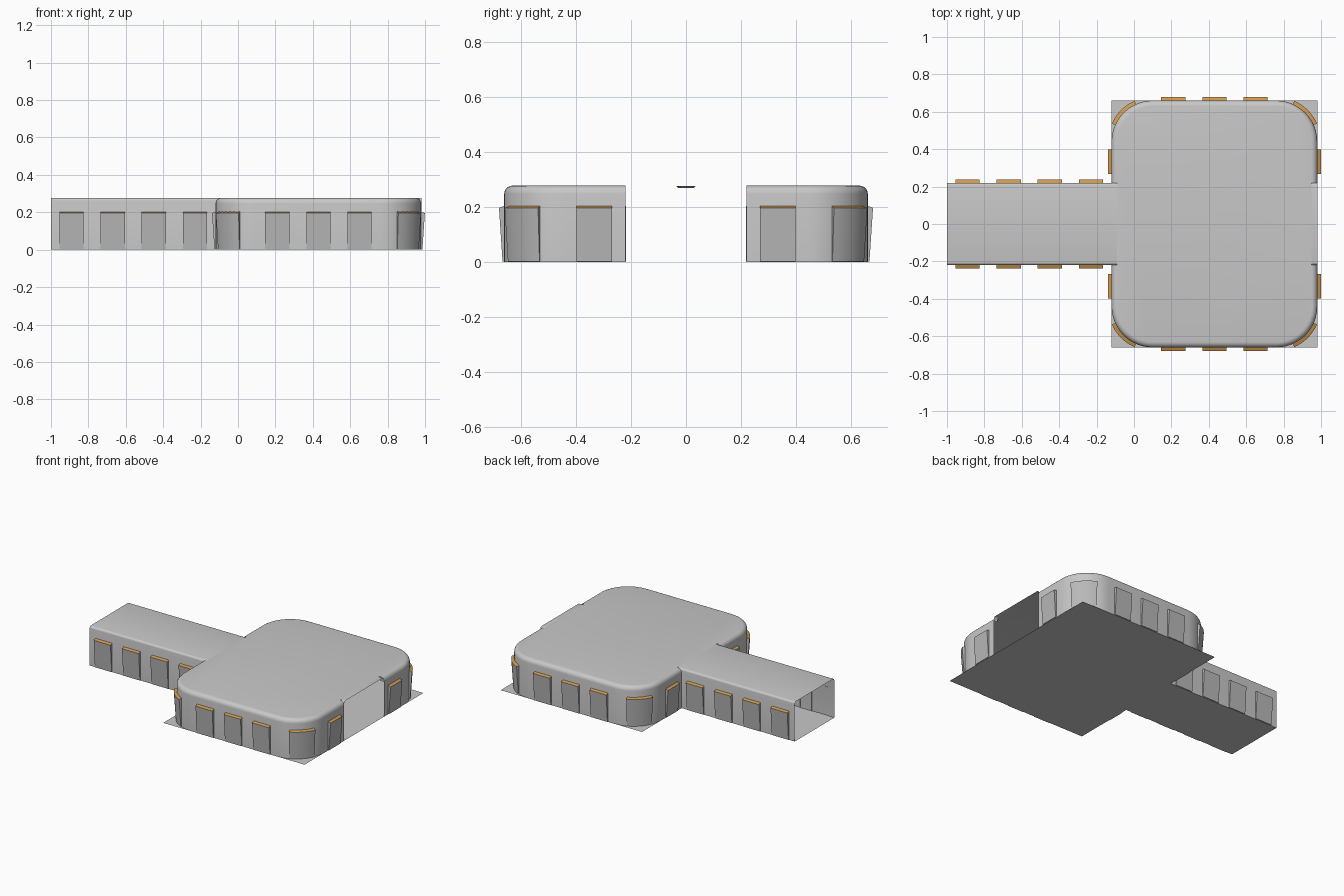
import bpy, bmesh, math
from mathutils import Vector

if "Cube" in bpy.data.objects:
    bpy.data.objects.remove(bpy.data.objects["Cube"])


def material(name, rgb):
    m = bpy.data.materials.new(name)
    m.use_nodes = True
    m.diffuse_color = (*rgb, 1)
    m.node_tree.nodes["Principled BSDF"].inputs["Base Color"].default_value = (*rgb, 1)
    return m


GREY = material("light grey", (0.58, 0.58, 0.58))
PANEL = material("panel grey", (0.48, 0.48, 0.48))
ORANGE = material("orange trim", (0.62, 0.32, 0.08))

X0, X1, Y1 = -0.12, 0.98, 0.66      # room bounds
CX = (X0 + X1) / 2
HALF = 0.22                         # half width of corridor and doorway
TOP, R, BEVEL = 0.277, 0.22, 0.03


def finish(name, bm, mats, smooth=True):
    mesh = bpy.data.meshes.new(name)
    bm.to_mesh(mesh)
    bm.free()
    obj = bpy.data.objects.new(name, mesh)
    bpy.context.collection.objects.link(obj)
    for m in mats:
        mesh.materials.append(m)
    if smooth:
        bpy.ops.object.select_all(action="DESELECT")
        obj.select_set(True)
        bpy.context.view_layer.objects.active = obj
        bpy.ops.object.shade_smooth_by_angle(angle=math.radians(35))
    return obj


def outline(inset):
    """Rounded rectangle, with points at the doorway edges."""
    pts = []
    for k, (sx, sy) in enumerate([(1, 1), (-1, 1), (-1, -1), (1, -1)]):
        centre = Vector((CX + sx * ((X1 - X0) / 2 - R), sy * (Y1 - R)))
        for i in range(13):
            a = math.radians(90 * k + 90 * i / 12)
            pts.append(centre + (R - inset) * Vector((math.cos(a), math.sin(a))))
        if k in (1, 3):
            x = X0 + inset if k == 1 else X1 - inset
            s = 1 if k == 1 else -1
            pts += [Vector((x, s * HALF)), Vector((x, -s * HALF))]
    return pts


# Room shell: wall, rounded roof edge and roof, open at both doorways
bm = bmesh.new()
levels = [(0, 0)]
for i in range(6):
    a = math.radians(18 * i)
    levels.append((BEVEL * (1 - math.cos(a)), TOP - BEVEL * (1 - math.sin(a))))
rings = [[bm.verts.new((p.x, p.y, z)) for p in outline(d)] for d, z in levels]
n = len(rings[0])
for low, high in zip(rings, rings[1:]):
    for i in range(n):
        j = (i + 1) % n
        if max(abs(low[i].co.y), abs(low[j].co.y)) > HALF + 0.001:
            bm.faces.new((low[i], low[j], high[j], high[i]))
bm.faces.new(rings[-1])
finish("room_shell", bm, [GREY])


def arch(name, xa, xb, foot):
    """Open tunnel with softly rounded upper corners."""
    r = 0.015
    side = [(HALF, foot)]
    for i in range(5):
        a = math.radians(22.5 * i)
        side.append((HALF - r + r * math.cos(a), TOP - r + r * math.sin(a)))
    profile = side + [(-y, z) for y, z in reversed(side)]
    bm = bmesh.new()
    a, b = [[bm.verts.new((x, y, z)) for y, z in profile] for x in (xa, xb)]
    for i in range(len(a) - 1):
        bm.faces.new((a[i], a[i + 1], b[i + 1], b[i]))
    bmesh.ops.recalc_face_normals(bm, faces=bm.faces)
    if sum((f.normal.z for f in bm.faces)) < 0:
        bmesh.ops.reverse_faces(bm, faces=bm.faces)
    finish(name, bm, [GREY])


arch("corridor_shell", -1, X0 + 0.002, 0)
arch("inner_doorway_head", X0, X0 + BEVEL, TOP - BEVEL)
arch("outer_doorway_head", X1 - BEVEL, X1, TOP - BEVEL)

# Floor: square under the room plus a strip under the corridor
bm = bmesh.new()
floor = [(-1, -HALF), (X0, -HALF), (X0, -Y1), (X1, -Y1),
         (X1, Y1), (X0, Y1), (X0, HALF), (-1, HALF)]
bm.faces.new([bm.verts.new((x, y, 0)) for x, y in floor])
finish("floor", bm, [GREY], False)


def panel(name, path):
    """Leaning wall panel with a coloured top edge; path holds (point, normal)."""
    section = [(-0.003, 0.002), (0.006, 0.002), (0.019, 0.196), (-0.003, 0.204)]
    bm = bmesh.new()
    cols = [[bm.verts.new((*(p + q * d), z)) for d, z in section] for p, q in path]
    for a, b in zip(cols, cols[1:]):
        for k in range(3):
            f = bm.faces.new((a[k], b[k], b[k + 1], a[k + 1]))
            f.material_index = 1 if k == 2 else 0
    bm.faces.new(cols[0])
    bm.faces.new(cols[-1][::-1])
    bmesh.ops.recalc_face_normals(bm, faces=bm.faces)
    finish(name, bm, [PANEL, ORANGE])


def flat_panel(name, x, y, nx, ny):
    q = Vector((nx, ny))
    t = Vector((-ny, nx)) * 0.065
    c = Vector((x, y))
    panel(name, [(c - t, q), (c + t, q)])


for s, side in ((-1, "front"), (1, "back")):
    for i in range(4):
        flat_panel(f"corridor_{side}_panel_{i + 1}", -0.89 + 0.22 * i, s * HALF, 0, s)
    for i in range(3):
        flat_panel(f"room_{side}_panel_{i + 1}", 0.21 + 0.22 * i, s * Y1, 0, s)
    for nx, x, end in ((-1, X0, "right"), (1, X1, "left")):
        flat_panel(f"{end}_{side}_panel", x, s * 0.333, nx, 0)
        # Curved panel following the rounded corner
        c = Vector((x - nx * R, s * (Y1 - R)))
        arc = []
        for i in range(9):
            a = math.radians(24 + 42 * i / 8)
            q = Vector((nx * math.cos(a), s * math.sin(a)))
            arc.append((c + q * R, q))
        panel(f"{end}_{side}_corner_panel", arc)

# Small tapered lamp under the ceiling
bpy.ops.mesh.primitive_cone_add(vertices=24, radius1=0.028, radius2=0.036, depth=0.008,
                                location=(CX, 0, TOP - 0.005))
lamp = bpy.context.object
lamp.name = "ceiling_lamp"
lamp.data.materials.append(PANEL)
